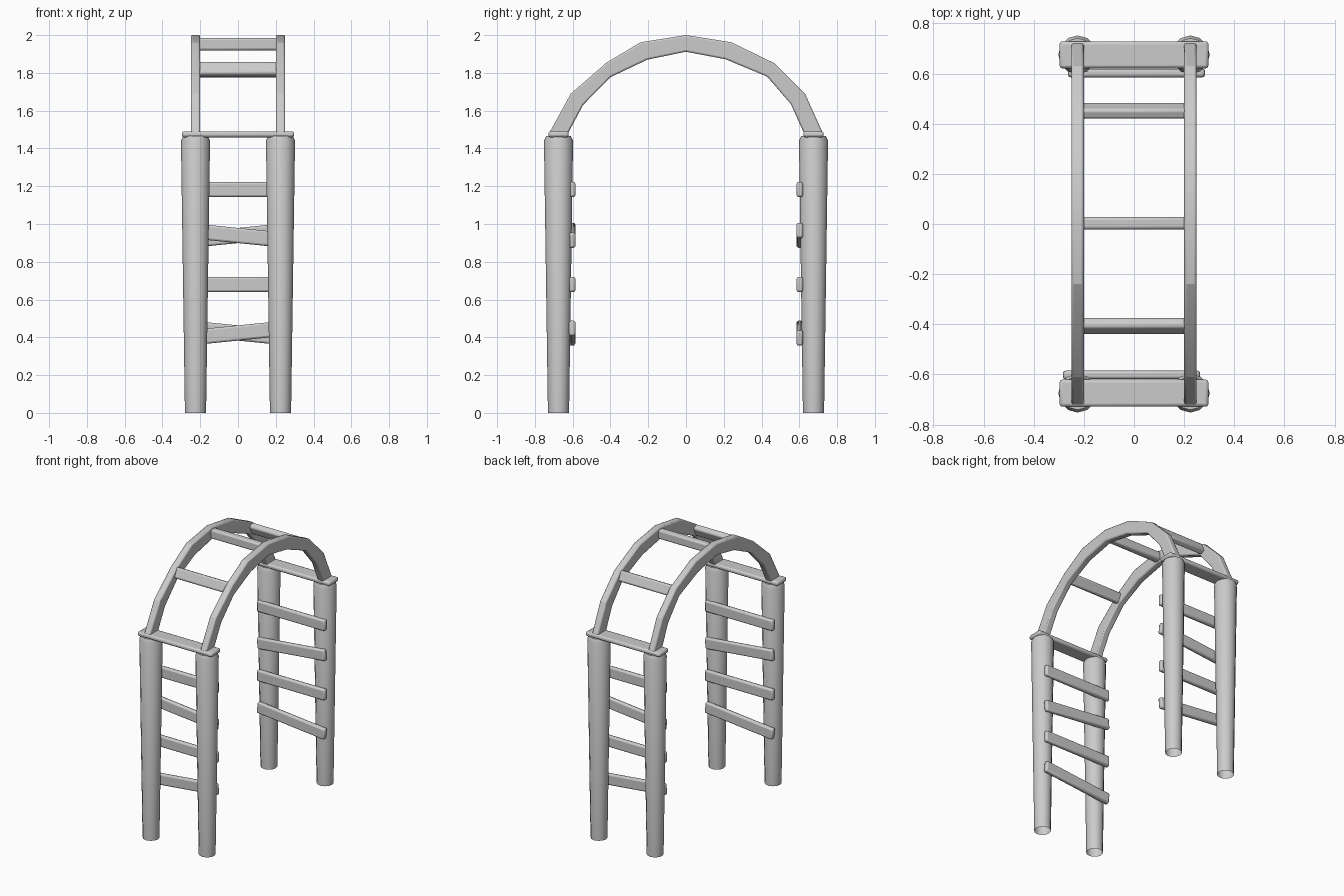
import bpy, bmesh, math
from mathutils import Matrix, Vector

cube = bpy.data.objects.get("Cube")
if cube:
    bpy.data.objects.remove(cube, do_unlink=True)

GREY = (0.6, 0.6, 0.6, 1)
mat = bpy.data.materials.new("plain_grey")
mat.use_nodes = True
mat.diffuse_color = GREY
mat.node_tree.nodes["Principled BSDF"].inputs["Base Color"].default_value = GREY


def finish(bm, name, angle=35, bevel=0, segments=2):
    """Turn a bmesh into a smooth shaded object with optional rounded edges."""
    bmesh.ops.recalc_face_normals(bm, faces=bm.faces)
    mesh = bpy.data.meshes.new(name)
    bm.to_mesh(mesh)
    bm.free()
    mesh.materials.append(mat)
    ob = bpy.data.objects.new(name, mesh)
    bpy.context.collection.objects.link(ob)
    if bevel:
        mod = ob.modifiers.new("rounded_edges", "BEVEL")
        mod.width = bevel
        mod.segments = segments
        mod.limit_method = "ANGLE"
        mod.angle_limit = math.radians(50)
    bpy.ops.object.select_all(action="DESELECT")
    ob.select_set(True)
    bpy.context.view_layer.objects.active = ob
    bpy.ops.object.shade_smooth_by_angle(angle=math.radians(angle))
    return ob


def board(name, centre, size, bevel, roll=0, tilt=0, turn=0):
    """Rounded plank: roll about x, tilt about y, then turn about the z axis."""
    bm = bmesh.new()
    bmesh.ops.create_cube(bm, size=1)
    m = (Matrix.Rotation(turn, 4, "Z") @ Matrix.Translation(centre)
         @ Matrix.Rotation(tilt, 4, "Y") @ Matrix.Rotation(roll, 4, "X")
         @ Matrix.Diagonal(Vector(size).to_4d()))
    bm.transform(m)
    return finish(bm, name, bevel=bevel)


def post(name, x, y):
    """Tapered log, open underneath, with a chamfered top."""
    bm = bmesh.new()
    sides = 12
    rings = []
    for r, z in ((0.056, 0), (0.077, 1.44), (0.066, 1.465)):
        rings.append([bm.verts.new((x + r * math.cos(i * math.tau / sides),
                                    y + r * math.sin(i * math.tau / sides), z))
                      for i in range(sides)])
    for low, high in zip(rings, rings[1:]):
        for i in range(sides):
            j = (i + 1) % sides
            bm.faces.new((low[i], low[j], high[j], high[i]))
    bm.faces.new(rings[-1])
    return finish(bm, name, angle=40)


# Faceted arch profile, outer and inner edge as (y, z)
OUTER = [(-0.725, 1.48), (-0.61, 1.69), (-0.42, 1.855), (-0.24, 1.962), (0, 2.0),
         (0.24, 1.962), (0.47, 1.85), (0.63, 1.69), (0.725, 1.48)]
INNER = [(-0.625, 1.48), (-0.545, 1.63), (-0.4, 1.777), (-0.205, 1.87), (0, 1.912),
         (0.21, 1.872), (0.43, 1.78), (0.555, 1.635), (0.625, 1.48)]


def arch_rail(name, x):
    bm = bmesh.new()
    rings = []
    for o, i in zip(OUTER, INNER):
        rings.append([bm.verts.new((x + dx, *p)) for dx, p in
                      ((-0.025, o), (0.025, o), (0.025, i), (-0.025, i))])
    for a, b in zip(rings, rings[1:]):
        for k in range(4):
            n = (k + 1) % 4
            bm.faces.new((a[k], a[n], b[n], b[k]))
    bm.faces.new(rings[0])
    bm.faces.new(rings[-1])
    return finish(bm, name, angle=20, bevel=0.009)


# Posts and arch rails on both sides
for side, x in (("left", 0.225), ("right", -0.225)):
    post("front_post_" + side, x, -0.675)
    post("back_post_" + side, x, 0.675)
    arch_rail("arch_rail_" + side, x)

# Each end: the back is the front turned half way round
SLATS = ((1.183, 0), (0.94, 0.1), (0.68, 0), (0.422, -0.1))
for end, turn in (("front", 0), ("back", math.pi)):
    board(end + "_lintel", (0, -0.675, 1.475), (0.595, 0.108, 0.032), 0.012, turn=turn)
    for n, (z, tilt) in enumerate(SLATS, 1):
        board(f"{end}_slat_{n}", (-0.01, -0.602, z), (0.545, 0.034, 0.08), 0.011,
              tilt=tilt, turn=turn)

# Cross rungs between the arch rails
board("rung_middle", (0, 0.003, 1.952), (0.42, 0.05, 0.066), 0.012)
board("rung_front", (0, -0.407, 1.82), (0.42, 0.045, 0.075), 0.012, roll=math.radians(-25))
board("rung_back", (0, 0.452, 1.815), (0.42, 0.045, 0.075), 0.012, roll=math.radians(25))
